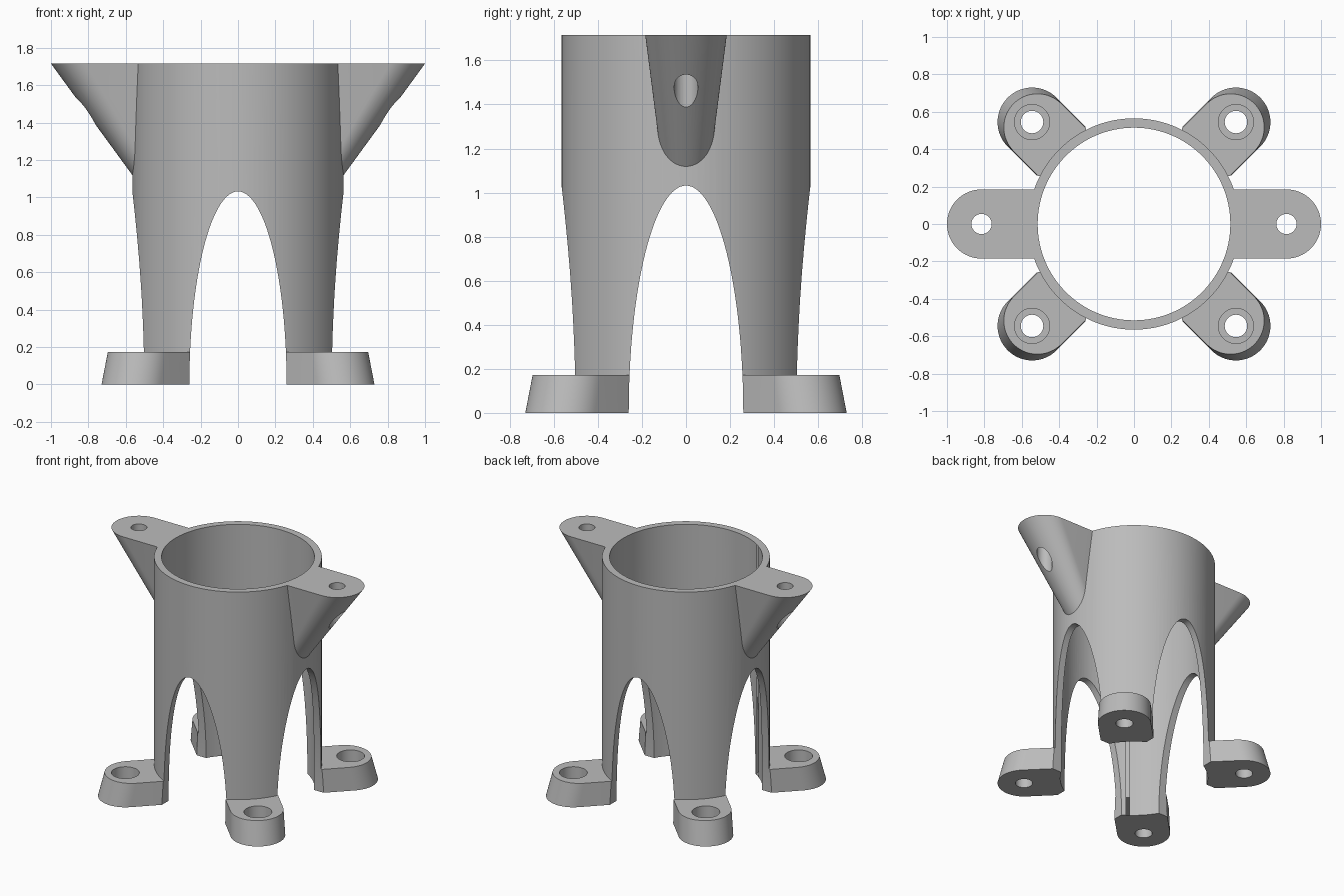
import bpy, bmesh, math
from mathutils import Matrix

if "Cube" in bpy.data.objects:
    bpy.data.objects.remove(bpy.data.objects["Cube"])

H = 1.715            # total height
R_OUT, R_IN = 0.565, 0.515
SEG = 128

grey = bpy.data.materials.new("plain_grey")
grey.diffuse_color = (0.5, 0.5, 0.5, 1)
grey.use_nodes = True
grey.node_tree.nodes["Principled BSDF"].inputs["Base Color"].default_value = grey.diffuse_color


def make_object(name, bm, matrix=Matrix()):
    bmesh.ops.recalc_face_normals(bm, faces=bm.faces)
    bm.transform(matrix)
    mesh = bpy.data.meshes.new(name)
    bm.to_mesh(mesh)
    bm.free()
    mesh.materials.append(grey)
    ob = bpy.data.objects.new(name, mesh)
    bpy.context.collection.objects.link(ob)
    return ob


def cylinder(name, r, z0, z1, x=0, y=0, seg=SEG):
    bm = bmesh.new()
    bmesh.ops.create_cone(bm, cap_ends=True, segments=seg, radius1=r, radius2=r,
                          depth=z1 - z0, matrix=Matrix.Translation((x, y, (z0 + z1) / 2)))
    return make_object(name, bm)


def tongue(name, start, low, high, angle, n=32):
    """Round-ended block along +x, lofted between (centre, radius, z) outlines."""
    bm = bmesh.new()
    rings = []
    for c, r, z in (low, high):
        pts = [(start, -r)]
        for i in range(n + 1):
            a = -math.pi / 2 + math.pi * i / n
            pts.append((c + r * math.cos(a), r * math.sin(a)))
        pts.append((start, r))
        rings.append([bm.verts.new((x, y, z)) for x, y in pts])
    a, b = rings
    bm.faces.new(a)
    bm.faces.new(b)
    for i in range(len(a)):
        j = (i + 1) % len(a)
        bm.faces.new((a[i], a[j], b[j], b[i]))
    return make_object(name, bm, Matrix.Rotation(angle, 4, 'Z'))


def combine(target, tool, operation):
    mod = target.modifiers.new(tool.name, 'BOOLEAN')
    mod.operation = operation
    mod.solver = 'EXACT'
    mod.object = tool
    bpy.context.view_layer.update()
    dg = bpy.context.evaluated_depsgraph_get()
    mesh = bpy.data.meshes.new_from_object(target.evaluated_get(dg))
    target.modifiers.clear()
    target.data = mesh
    bpy.data.objects.remove(tool)


# main barrel
body = cylinder("tube_stand", R_OUT, 0, H)

# two top lugs, sloping back into the barrel
for angle in (0, math.pi):
    combine(body, tongue("lug", 0.25, (0.385, 0.093, 1.0), (0.815, 0.185, H), angle), 'UNION')

# four feet on the diagonals
for k in range(4):
    angle = math.pi / 4 + k * math.pi / 2
    combine(body, tongue("foot", 0.4, (0.77, 0.185, 0), (0.73, 0.18, 0.172), angle), 'UNION')

# barrel bore
combine(body, cylinder("bore", R_IN, -0.5, H + 0.5), 'DIFFERENCE')

# elliptical arches through both directions, leaving four legs
for turn in (0, math.pi / 2):
    bm = bmesh.new()
    bmesh.ops.create_cone(bm, cap_ends=True, segments=SEG, radius1=1, radius2=1, depth=4)
    shape = (Matrix.Rotation(turn, 4, 'Z') @ Matrix.Diagonal((0.26, 1, 1.032, 1))
             @ Matrix.Rotation(math.pi / 2, 4, 'X'))
    combine(body, make_object("arch", bm, shape), 'DIFFERENCE')

# lug bolt holes
for side in (-1, 1):
    combine(body, cylinder("lug_hole", 0.054, 1.0, H + 0.3, side * 0.815, 0, 48), 'DIFFERENCE')

# foot bolt holes with counterbores
for sx in (-1, 1):
    for sy in (-1, 1):
        x, y = sx * 0.545, sy * 0.545
        combine(body, cylinder("foot_hole", 0.06, -0.2, 0.4, x, y, 48), 'DIFFERENCE')
        combine(body, cylinder("counterbore", 0.094, 0.08, 0.4, x, y, 48), 'DIFFERENCE')

# smooth curved walls, crisp edges
bpy.context.view_layer.objects.active = body
body.select_set(True)
bpy.ops.object.shade_smooth_by_angle(angle=math.radians(30))
